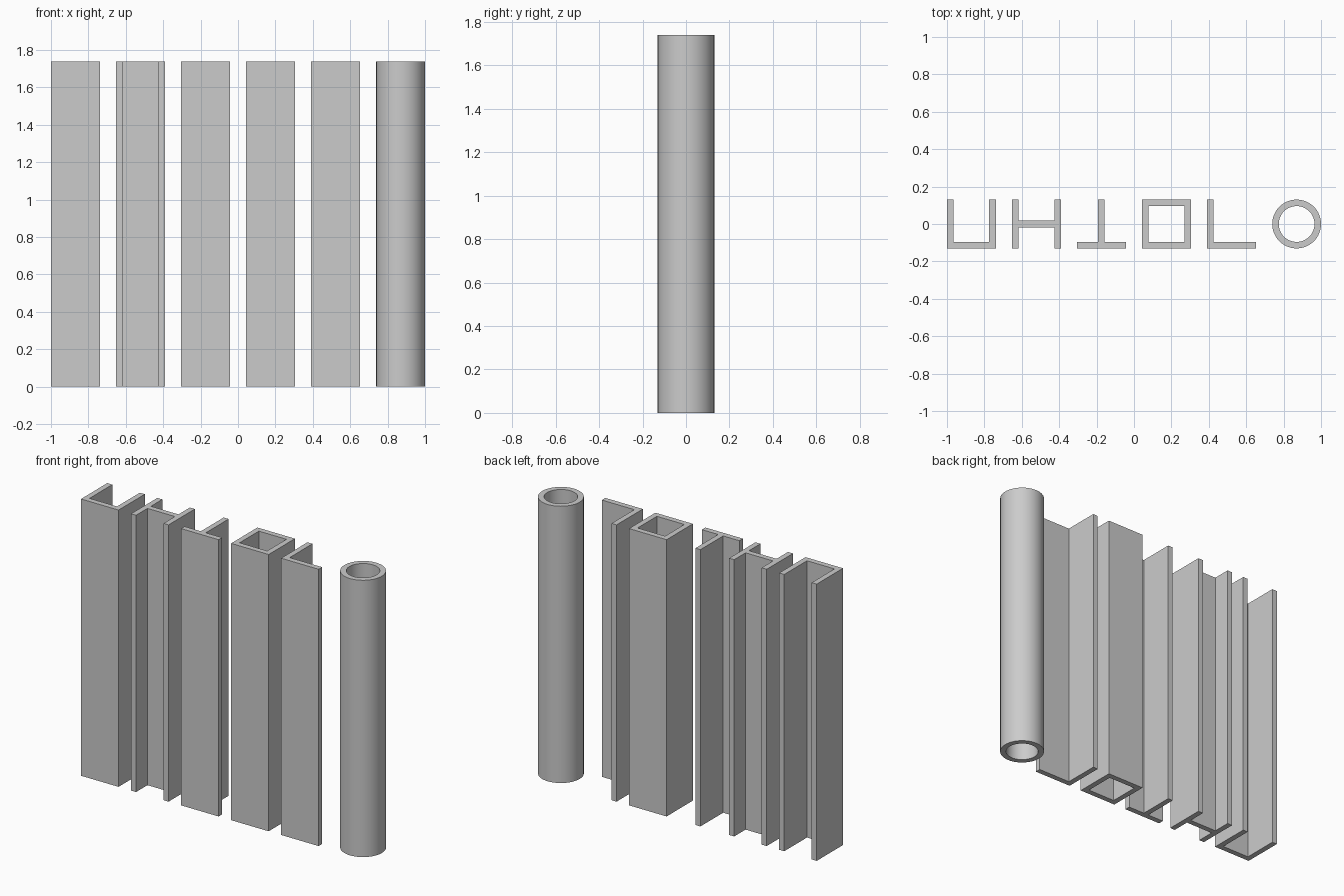
import bpy, bmesh, math

cube = bpy.data.objects.get("Cube")
if cube:
    bpy.data.objects.remove(cube, do_unlink=True)

UNIT = 2 / 57.5      # wall thickness, the module of the whole set
HALF = 3.75          # half width of every section, in modules
HEIGHT = 50          # bar length, in modules
PITCH = 10           # spacing between bars, in modules
INNER = HALF - 1

steel = bpy.data.materials.new("steel_grey")
GREY = (0.6, 0.6, 0.6, 1)
steel.use_nodes = True
steel.diffuse_color = GREY
steel.node_tree.nodes["Principled BSDF"].inputs["Base Color"].default_value = GREY


def finish(bm, name, slot, smooth=False):
    """Turn a section into a bar standing in its place in the row."""
    bmesh.ops.recalc_face_normals(bm, faces=bm.faces)
    mesh = bpy.data.meshes.new(name)
    bm.to_mesh(mesh)
    bm.free()
    mesh.materials.append(steel)
    bar = bpy.data.objects.new(name, mesh)
    bar.location.x = (slot - 2.5) * PITCH * UNIT
    bpy.context.collection.objects.link(bar)
    if smooth:
        bpy.ops.object.select_all(action='DESELECT')
        bar.select_set(True)
        bpy.context.view_layer.objects.active = bar
        bpy.ops.object.shade_smooth_by_angle(angle=math.radians(30))


def loop(bm, points, z):
    return [bm.verts.new((x * UNIT, y * UNIT, z * UNIT)) for x, y in points]


def walls(bm, a, b):
    for i in range(len(a)):
        j = (i + 1) % len(a)
        bm.faces.new((a[i], a[j], b[j], b[i]))


def open_bar(name, slot, outline):
    """Extrude a single closed outline."""
    bm = bmesh.new()
    low, high = loop(bm, outline, 0), loop(bm, outline, HEIGHT)
    walls(bm, low, high)
    bm.faces.new(low)
    bm.faces.new(high)
    finish(bm, name, slot)


def hollow_bar(name, slot, outer, inner, smooth=False):
    """Extrude a ring between two outlines with matching points."""
    bm = bmesh.new()
    rings = [loop(bm, outer, 0), loop(bm, outer, HEIGHT),
             loop(bm, inner, HEIGHT), loop(bm, inner, 0)]
    for i in range(4):
        walls(bm, rings[i], rings[(i + 1) % 4])
    finish(bm, name, slot, smooth)


def square(r):
    return [(-r, -r), (r, -r), (r, r), (-r, r)]


def circle(r, sides=64):
    return [(r * math.cos(math.tau * i / sides), r * math.sin(math.tau * i / sides))
            for i in range(sides)]


H, N, W = HALF, INNER, 0.5   # outer half, inner half, half web

# Open sections
open_bar("channel_bar", 0, [(-H, -H), (H, -H), (H, H), (N, H),
                            (N, -N), (-N, -N), (-N, H), (-H, H)])
quarter = [(N, W), (N, H), (H, H)]
right = quarter + [(x, -y) for x, y in reversed(quarter)]
open_bar("h_beam", 1, right + [(-x, -y) for x, y in right])
tee = [(H, -H), (H, -N), (W, -N), (W, H)]
open_bar("tee_bar", 2, tee + [(-x, y) for x, y in reversed(tee)])
open_bar("angle_bar", 4, [(-H, -H), (H, -H), (H, -N),
                          (-N, -N), (-N, H), (-H, H)])

# Hollow sections
hollow_bar("square_tube", 3, square(H), square(N))
hollow_bar("round_tube", 5, circle(H), circle(N), smooth=True)
